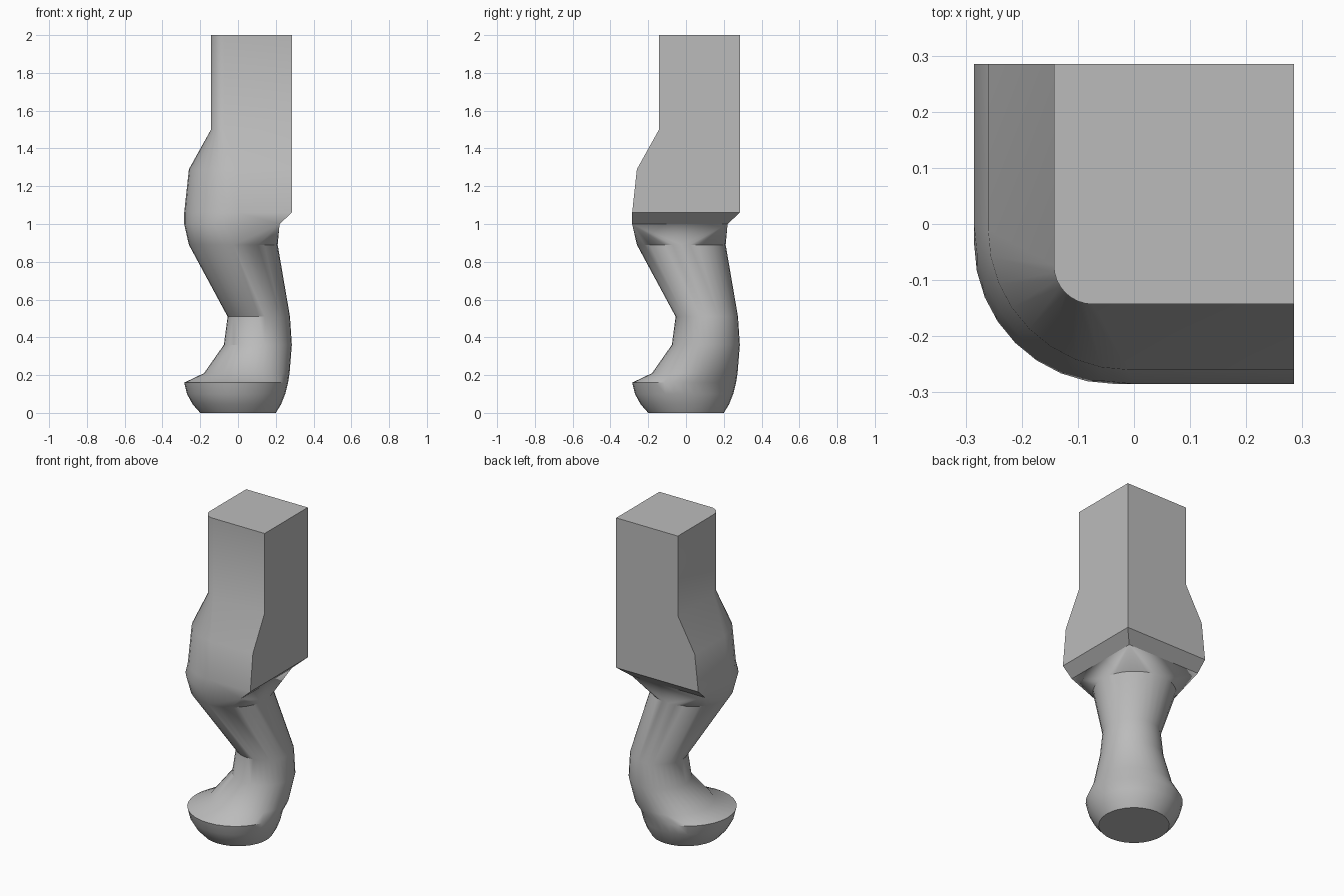
import bpy, bmesh, math

cube = bpy.data.objects.get("Cube")
if cube:
    bpy.data.objects.remove(cube)

STEPS = 8  # segments per corner arc

# Cross-sections, top to bottom: height, low and high x/y limit,
# front corner radius, radius of the other corners
ROUND = None
SECTIONS = [
    (2.00, -0.143, 0.285, 0.07, 0),
    (1.50, -0.143, 0.285, 0.07, 0),
    (1.29, -0.26, 0.285, 0.25, 0),
    (1.06, -0.285, 0.285, 0.285, 0),
    (1.00, -0.285, 0.22, 0.25, 0),
    (0.89, -0.26, 0.21, ROUND, ROUND),
    (0.51, -0.055, 0.275, ROUND, ROUND),
    (0.36, -0.075, 0.285, ROUND, ROUND),
    (0.21, -0.18, 0.273, ROUND, ROUND),
    (0.16, -0.285, 0.265, ROUND, ROUND),
    (0.10, -0.27, 0.25, ROUND, ROUND),
    (0.045, -0.24, 0.228, ROUND, ROUND),
    (0.00, -0.2, 0.2, ROUND, ROUND),
]


def section_ring(bm, z, lo, hi, front_radius, other_radius):
    """Rounded square; a round section is one whose radii meet."""
    half = (hi - lo) / 2
    ring = []
    for corner, (sx, sy) in enumerate([(1, 1), (-1, 1), (-1, -1), (1, -1)]):
        r = front_radius if corner == 2 else other_radius
        r = half if r is None else r
        mid = (hi + lo) / 2
        cx, cy = mid + sx * (half - r), mid + sy * (half - r)
        for i in range(STEPS + 1):
            a = math.pi / 2 * (corner + i / STEPS)
            ring.append(bm.verts.new((cx + r * math.cos(a), cy + r * math.sin(a), z)))
    return ring


# Loft the leg through its sections
bm = bmesh.new()
rings = [section_ring(bm, *s) for s in SECTIONS]
for upper, lower in zip(rings, rings[1:]):
    for i in range(len(upper)):
        j = (i + 1) % len(upper)
        bm.faces.new((upper[i], lower[i], lower[j], upper[j]))
bm.faces.new(rings[0])
bm.faces.new(rings[-1][::-1])
bmesh.ops.remove_doubles(bm, verts=bm.verts, dist=0.0005)
bmesh.ops.recalc_face_normals(bm, faces=bm.faces)

mesh = bpy.data.meshes.new("curved_leg")
bm.to_mesh(mesh)
bm.free()
leg = bpy.data.objects.new("curved_leg", mesh)
bpy.context.collection.objects.link(leg)

# Plain grey finish
grey = bpy.data.materials.new("light_grey")
grey.use_nodes = True
colour = (0.5, 0.5, 0.5, 1)
grey.diffuse_color = colour
grey.node_tree.nodes["Principled BSDF"].inputs["Base Color"].default_value = colour
mesh.materials.append(grey)

# Smooth curves, crisp block edges, rim and ankle
bpy.ops.object.select_all(action="DESELECT")
leg.select_set(True)
bpy.context.view_layer.objects.active = leg
bpy.ops.object.shade_smooth_by_angle(angle=math.radians(32))
